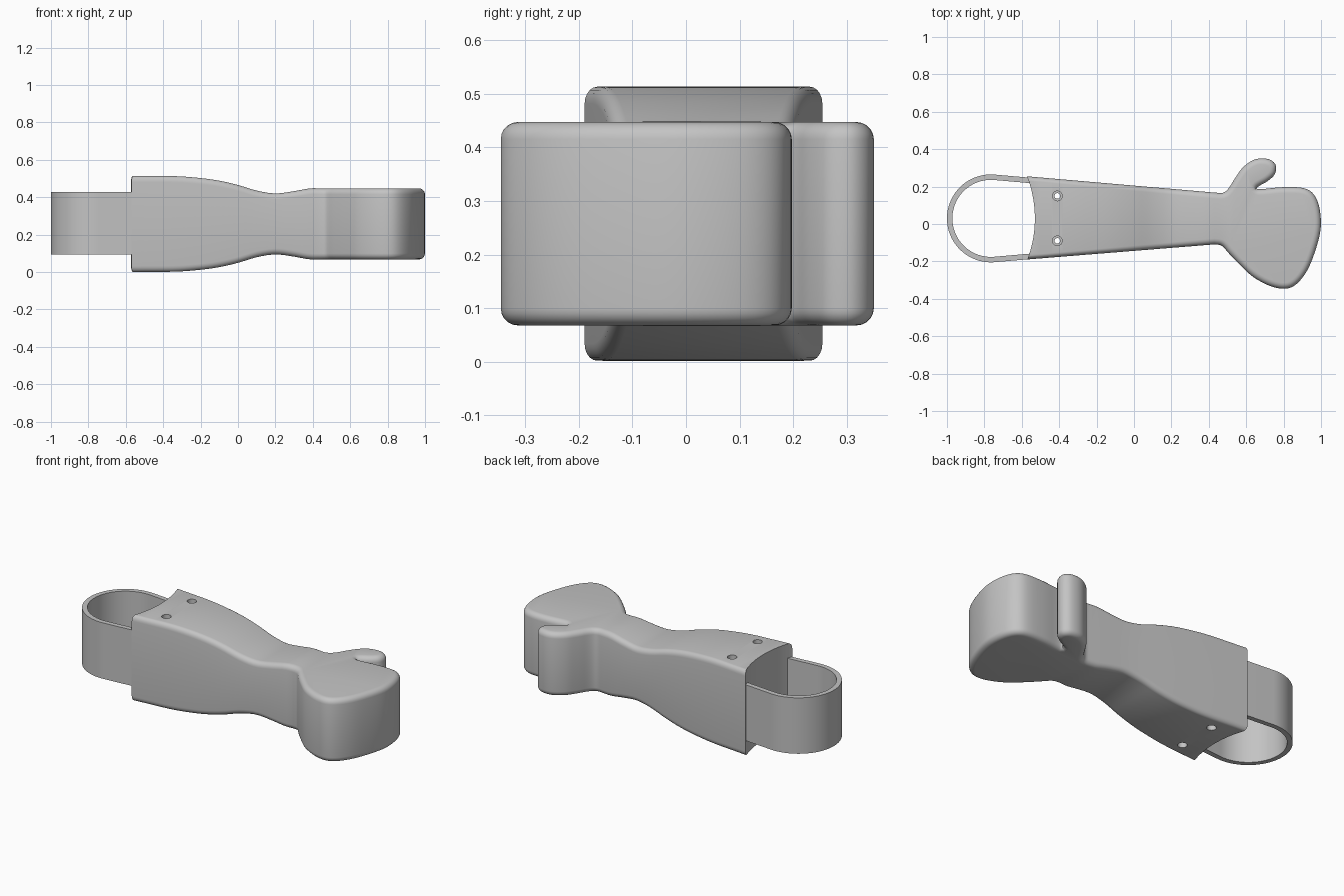
import bpy, bmesh, math
from mathutils import Vector

if "Cube" in bpy.data.objects:
    bpy.data.objects.remove(bpy.data.objects["Cube"])

MID_Z = 0.2575
FILLET = 0.032

grey = bpy.data.materials.new("light grey")
grey.diffuse_color = (0.55, 0.55, 0.55, 1)
grey.use_nodes = True
grey.node_tree.nodes["Principled BSDF"].inputs["Base Color"].default_value = grey.diffuse_color


def catmull(pts, n):
    """Smooth open curve through 2D points."""
    p = [Vector(q) for q in pts]
    p = [2 * p[0] - p[1]] + p + [2 * p[-1] - p[-2]]
    out = []
    for a, b, c, d in zip(p, p[1:], p[2:], p[3:]):
        for i in range(n):
            t = i / n
            out.append(0.5 * (2 * b + (c - a) * t + (2 * a - 5 * b + 4 * c - d) * t * t
                              + (3 * b - a - 3 * c + d) * t ** 3))
    return out + [p[-2]]


def make_object(name, bm):
    bmesh.ops.recalc_face_normals(bm, faces=bm.faces)
    me = bpy.data.meshes.new(name)
    bm.to_mesh(me)
    bm.free()
    me.materials.append(grey)
    ob = bpy.data.objects.new(name, me)
    bpy.context.collection.objects.link(ob)
    return ob


def shade(ob):
    bpy.ops.object.select_all(action='DESELECT')
    ob.select_set(True)
    bpy.context.view_layer.objects.active = ob
    bpy.ops.object.shade_smooth_by_angle(angle=math.radians(35))


def cylinder(name, x, y, z, r, h, seg):
    bm = bmesh.new()
    bmesh.ops.create_cone(bm, cap_ends=True, segments=seg, radius1=r, radius2=r, depth=h)
    bmesh.ops.translate(bm, verts=bm.verts, vec=(x, y, z))
    ob = make_object(name, bm)
    ob.hide_render = True
    return ob


# Half thickness along the arm
thickness = catmull([(-0.8, 0.256), (-0.5, 0.256), (-0.33, 0.255), (-0.2, 0.245), (-0.1, 0.231),
                     (0, 0.208), (0.1, 0.178), (0.2, 0.163), (0.3, 0.175), (0.39, 0.19),
                     (0.5, 0.19), (1.1, 0.19)], 6)


def half(x):
    for a, b in zip(thickness, thickness[1:]):
        if a.x <= x <= b.x:
            return a.y + (b.y - a.y) * (x - a.x) / (b.x - a.x)
    return 0.19


# Outline of mitten hand and thumb, counter-clockwise, then the straight arm
hand = catmull([(0.43, -0.109), (0.47, -0.117), (0.51, -0.16), (0.57, -0.222), (0.64, -0.285),
                (0.73, -0.332), (0.81, -0.346), (0.87, -0.32), (0.925, -0.25), (0.967, -0.15),
                (0.996, -0.04), (0.997, 0.05), (0.978, 0.13), (0.94, 0.178), (0.88, 0.196),
                (0.78, 0.196), (0.69, 0.187), (0.655, 0.19), (0.675, 0.207), (0.715, 0.23),
                (0.752, 0.265), (0.759, 0.31), (0.732, 0.342), (0.68, 0.351), (0.63, 0.338),
                (0.58, 0.3), (0.54, 0.245), (0.505, 0.19), (0.475, 0.167), (0.43, 0.168)], 4)
outline = hand + [Vector((-0.7, 0.266)), Vector((-0.7, -0.2))]
count = len(outline)


def inset(d):
    out = []
    for i, p in enumerate(outline):
        t = ((p - outline[i - 1]).normalized()
             + (outline[(i + 1) % count] - p).normalized()).normalized()
        out.append(p + Vector((-t.y, t.x)) * d)
    return out


# Arm and hand: stacked outline rings with rounded rims
bm = bmesh.new()
steps = [math.pi / 2 * k / 5 for k in range(6)]
levels = [(-1, a) for a in reversed(steps)] + [(1, a) for a in steps]
rings = []
for side, a in levels:
    drop = FILLET * (1 - math.sin(a))
    rings.append([bm.verts.new((p.x, p.y, side * (1 - drop)))
                  for p in inset(FILLET * (1 - math.cos(a)))])
for lo, hi in zip(rings, rings[1:]):
    for i in range(count):
        j = (i + 1) % count
        bm.faces.new((lo[i], lo[j], hi[j], hi[i]))
bm.faces.new(rings[0][::-1])
bm.faces.new(rings[-1])
# Slice the arm across and shape its thickness
for k in range(31):
    bmesh.ops.bisect_plane(bm, geom=bm.verts[:] + bm.edges[:] + bm.faces[:], dist=1e-6,
                           plane_co=(-0.5 + 0.03 * k, 0, 0), plane_no=(1, 0, 0))
for v in bm.verts:
    s = 1 if v.co.z > 0 else -1
    v.co.z = MID_Z + s * (half(v.co.x) - (1 - abs(v.co.z)))
arm = make_object("arm_and_hand", bm)

# Hollowed elbow end and stepped pin holes
cutters = [cylinder("elbow_cutter", -1.155, 0.03, MID_Z, 0.625, 1, 192)]
for y in (0.15, -0.09):
    cutters.append(cylinder("pin_cutter", -0.41, y, MID_Z, 0.015, 1, 24))
    for z in (0.0, 2 * MID_Z):
        cutters.append(cylinder("pin_recess_cutter", -0.41, y, z, 0.026, 0.08, 24))
for c in cutters:
    m = arm.modifiers.new("cut", 'BOOLEAN')
    m.operation, m.solver, m.object = 'DIFFERENCE', 'EXACT', c
bpy.context.view_layer.update()
cut = bpy.data.meshes.new_from_object(arm.evaluated_get(bpy.context.evaluated_depsgraph_get()))
arm.modifiers.clear()
arm.data = cut
for c in cutters:
    bpy.data.objects.remove(c)
shade(arm)

# Elbow band: open loop strap whose ends run into the arm


def strap(r):
    pts = []
    for k in range(49):
        a = math.radians(85 + 190 * k / 48)
        pts.append(Vector((-0.765 + r * math.cos(a), 0.03 + r * math.sin(a))))
    drop = 0.265 * math.tan(math.radians(5))
    start = Vector((pts[0].x + 0.265, pts[0].y - drop))
    end = Vector((pts[-1].x + 0.265, pts[-1].y + drop))
    return [start] + pts + [end]


bm = bmesh.new()
sections = []
for o, i in zip(strap(0.235), strap(0.206)):
    sections.append([bm.verts.new((p.x, p.y, z)) for p, z in
                     ((o, 0.094), (o, 0.428), (i, 0.428), (i, 0.094))])
for a, b in zip(sections, sections[1:]):
    for k in range(4):
        n = (k + 1) % 4
        bm.faces.new((a[k], a[n], b[n], b[k]))
bm.faces.new(sections[0])
bm.faces.new(sections[-1][::-1])
shade(make_object("elbow_band", bm))
